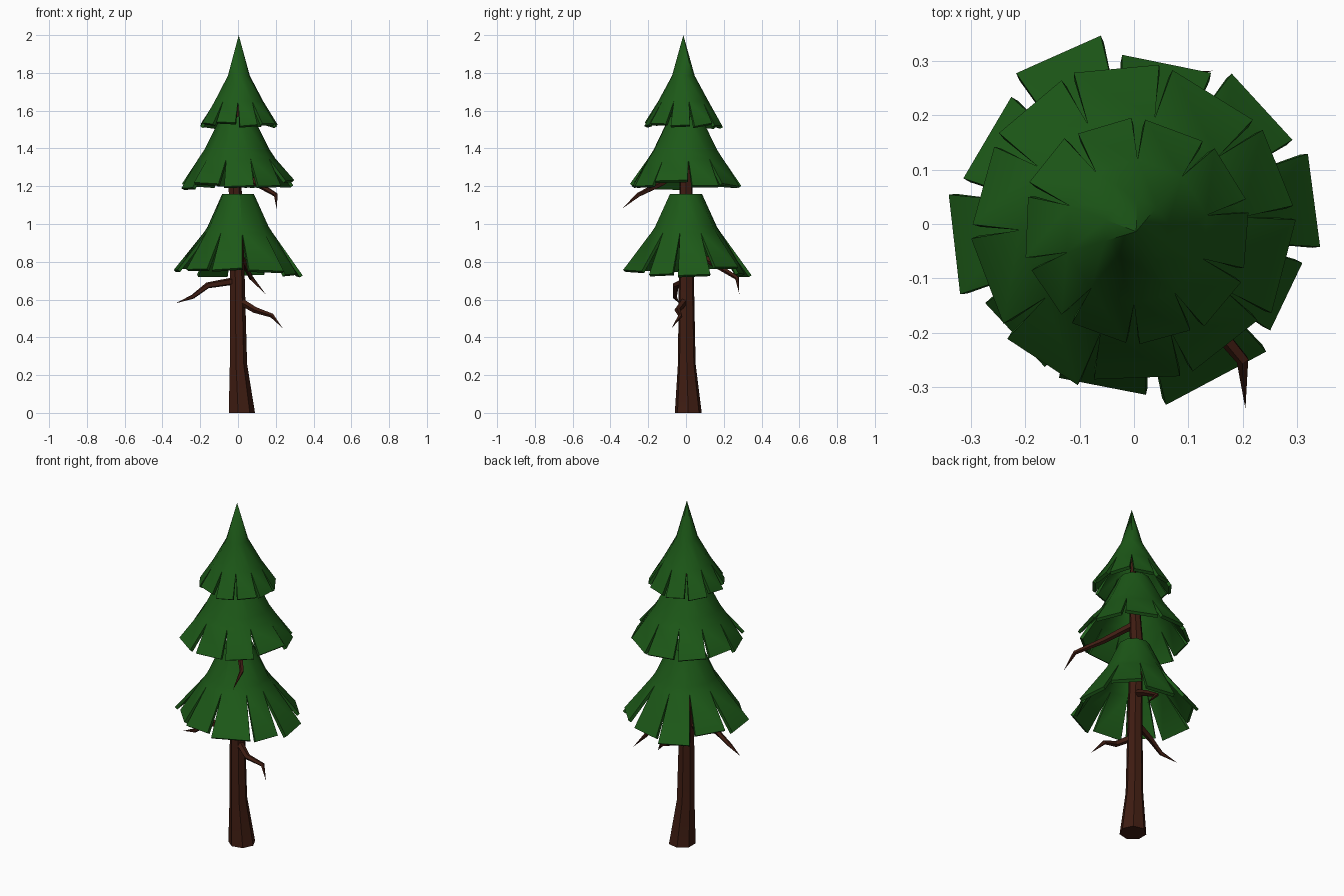
import bpy, bmesh, math, random
from mathutils import Vector

if "Cube" in bpy.data.objects:
    bpy.data.objects.remove(bpy.data.objects["Cube"])

random.seed(4)


def material(name, rgb):
    m = bpy.data.materials.new(name)
    m.diffuse_color = (*rgb, 1)
    m.use_nodes = True
    m.node_tree.nodes["Principled BSDF"].inputs["Base Color"].default_value = m.diffuse_color
    return m


GREEN = material("needles", (0.012, 0.10, 0.009))
BROWN = material("bark", (0.05, 0.012, 0.006))


def finish(name, bm, mat, angle, thickness=0):
    bmesh.ops.recalc_face_normals(bm, faces=bm.faces)
    me = bpy.data.meshes.new(name)
    bm.to_mesh(me)
    bm.free()
    ob = bpy.data.objects.new(name, me)
    bpy.context.collection.objects.link(ob)
    me.materials.append(mat)
    bpy.ops.object.select_all(action='DESELECT')
    ob.select_set(True)
    bpy.context.view_layer.objects.active = ob
    if thickness:
        mod = ob.modifiers.new("thickness", 'SOLIDIFY')
        mod.thickness = thickness
        mod.offset = -1
        bpy.ops.object.modifier_apply(modifier=mod.name)
    bpy.ops.object.shade_smooth_by_angle(angle=math.radians(angle))
    return ob


def tube(name, path, sides, horizontal=False):
    """Tapered tube through (x, y, z, radius) points, ending in a tip."""
    bm = bmesh.new()
    pts = [Vector(p[:3]) for p in path]
    rings = []
    for i, p in enumerate(pts[:-1]):
        d = Vector((0, 0, 1)) if horizontal else (pts[i + 1] - pts[max(i - 1, 0)]).normalized()
        u = Vector((1, 0, 0)) if horizontal else d.cross(Vector((0, 0, 1))).normalized()
        v = d.cross(u)
        rings.append([bm.verts.new(p + path[i][3] * (u * math.cos(a) + v * math.sin(a)))
                      for a in (math.tau * k / sides for k in range(sides))])
    tip = bm.verts.new(pts[-1])
    bm.faces.new(rings[0])
    for k in range(sides):
        n = (k + 1) % sides
        for a, b in zip(rings, rings[1:]):
            bm.faces.new((a[k], a[n], b[n], b[k]))
        bm.faces.new((rings[-1][k], rings[-1][n], tip))
    finish(name, bm, BROWN, 30)


def tier(name, centre, profile, slits, radii, rim_z, jitter, gap):
    """Skirt of boughs: closed rings down to the slit tops, then separate flaps."""
    bm = bmesh.new()
    n = len(slits)

    def vert(deg, r, z):
        a = math.radians(deg)
        return bm.verts.new((centre[0] + r * math.cos(a), centre[1] + r * math.sin(a), z))

    tip = bm.verts.new((*centre, profile[0][1]))
    rings = [[vert(s, r, z) for s in slits] for r, z in profile[1:]]
    for k in range(n):
        m = (k + 1) % n
        bm.faces.new((tip, rings[0][k], rings[0][m]))
        for a, b in zip(rings, rings[1:]):
            bm.faces.new((a[k], b[k], b[m], a[m]))
        # flap hanging between two slits
        z = rim_z + random.uniform(-jitter, jitter)
        end = slits[m] + (360 if m == 0 else 0)
        p = vert(slits[k] + gap, radii[k], z + random.uniform(-.01, .01))
        q = vert(end - gap, radii[k], z + random.uniform(-.01, .01))
        bm.faces.new((rings[-1][k], p, q, rings[-1][m]))
    finish(name, bm, GREEN, 35, 0.018)


# Trunk
tube("trunk", [(.017, .012, 0, .073), (0, .004, .26, .048), (-.005, .002, .7, .041),
               (-.017, 0, 1.2, .036), (-.005, -.01, 1.55, .025), (.003, -.012, 1.75, 0)], 7, True)

# Bare branches
branches = {
    "left_branch": [(-.01, 0, .70), (-.16, -.055, .675), (-.24, -.06, .615), (-.33, -.035, .58)],
    "right_branch": [(0, 0, .60), (.09, -.045, .545), (.18, -.03, .515), (.235, -.075, .45)],
    "back_branch": [(-.01, .01, .87), (.035, .15, .79), (.07, .27, .715), (.145, .282, .63)],
    "upper_branch": [(-.01, -.01, 1.30), (.10, -.13, 1.215), (.20, -.25, 1.155), (.205, -.34, 1.08)],
}
for name, path in branches.items():
    tube(name, [(*p, r) for p, r in zip(path, (.021, .017, .012, 0))], 5)

# Lower boughs
tier("lower_boughs", (0, 0),
     [(0, 1.16), (.085, 1.16), (.165, .985), (.185, .955)],
     [-41, -10, 25, 60, 97, 131, 168, 205, 241, 277],
     [.318, .345, .33, .312, .352, .325, .345, .31, .315, .338], .75, .02, 3)

# Middle boughs
tier("middle_boughs", (-.005, -.005),
     [(0, 1.57), (.085, 1.57), (.175, 1.39), (.205, 1.345)],
     [5 + 35.5 * k + random.uniform(-2, 2) for k in range(10)],
     [random.uniform(.288, .312) for k in range(10)], 1.21, .015, 2.5)

# Top boughs
tier("top_boughs", (.004, -.014),
     [(0, 2.0), (.06, 1.785), (.133, 1.65)],
     [15 + 36 * k + random.uniform(-2, 2) for k in range(10)],
     [random.uniform(.205, .217) for k in range(10)], 1.53, .012, 3.5)
